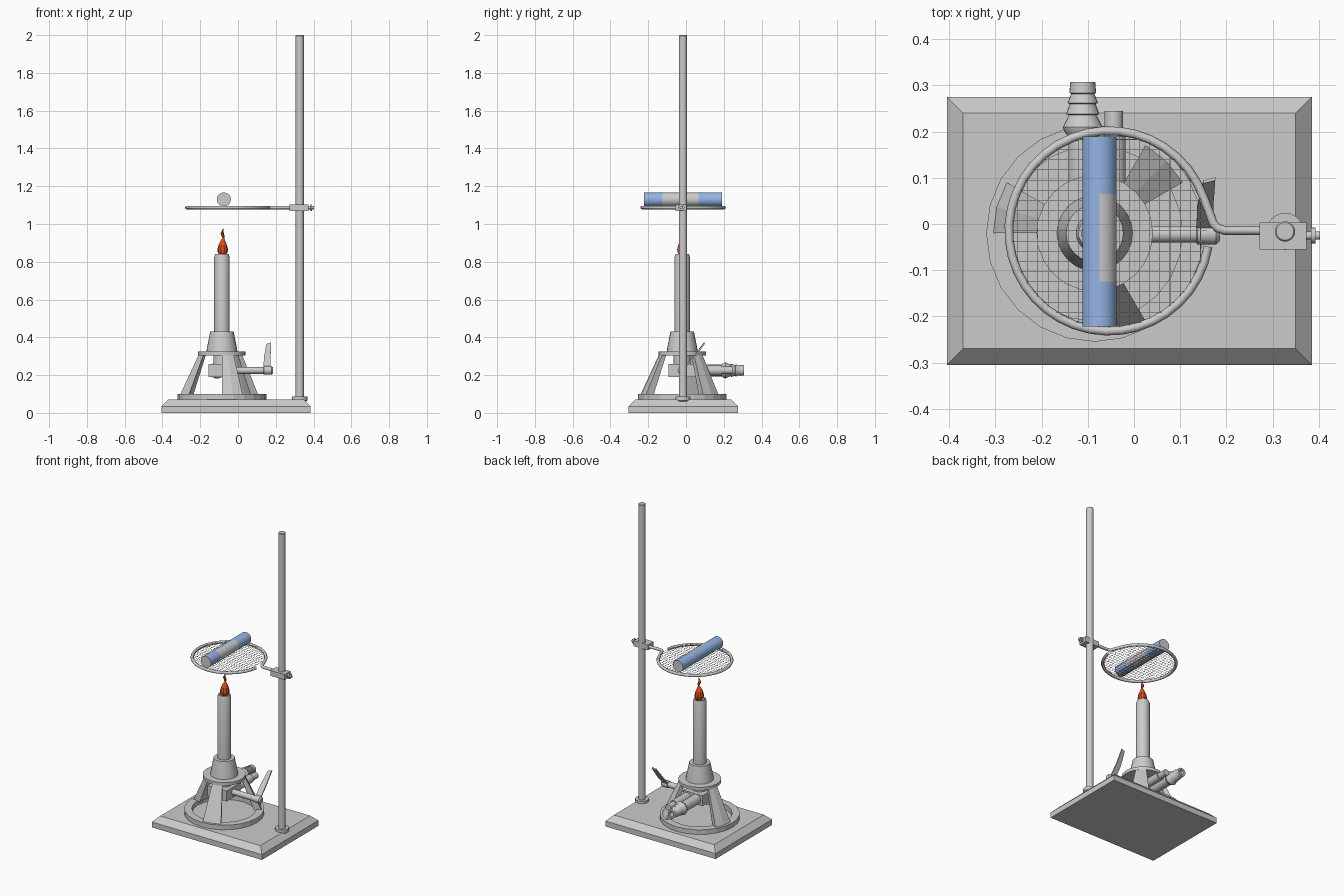
import bpy, bmesh
from math import sin, cos, pi, radians, sqrt

if "Cube" in bpy.data.objects:
    bpy.data.objects.remove(bpy.data.objects["Cube"])

BX, BY = -0.085, -0.02          # burner axis


def finish(name, bm, mat=None, smooth=True):
    bmesh.ops.remove_doubles(bm, verts=bm.verts, dist=1e-5)
    bmesh.ops.recalc_face_normals(bm, faces=bm.faces)
    me = bpy.data.meshes.new(name)
    bm.to_mesh(me)
    bm.free()
    ob = bpy.data.objects.new(name, me)
    bpy.context.collection.objects.link(ob)
    if mat:
        me.materials.append(mat)
    if smooth:
        bpy.ops.object.select_all(action='DESELECT')
        ob.select_set(True)
        bpy.context.view_layer.objects.active = ob
        bpy.ops.object.shade_smooth_by_angle(angle=radians(32))
    return ob


def lathe(name, profile, center, axis='Z', segs=24, closed=False, mat=None, smooth=True):
    """Spin (radius, height) points around an axis; optional (dx, dy) offset per point."""
    bm = bmesh.new()
    cx, cy, cz = center
    rings = []
    for r, h, *off in profile:
        ox, oy = off if off else (0, 0)
        ring = []
        for i in range(segs):
            a = 2 * pi * i / segs
            u, v = r * cos(a) + ox, r * sin(a) + oy
            p = {'X': (h, u, v), 'Y': (u, h, v), 'Z': (u, v, h)}[axis]
            ring.append(bm.verts.new((cx + p[0], cy + p[1], cz + p[2])))
        rings.append(ring)
    pairs = list(zip(rings, rings[1:]))
    if closed:
        pairs.append((rings[-1], rings[0]))
    else:
        bm.faces.new(rings[0])
        bm.faces.new(rings[-1])
    for A, B in pairs:
        for i in range(segs):
            j = (i + 1) % segs
            bm.faces.new((A[i], A[j], B[j], B[i]))
    return finish(name, bm, mat, smooth)


def add_box(bm, lo, hi):
    vs = [bm.verts.new((x, y, z)) for z in (lo[2], hi[2])
          for x, y in ((lo[0], lo[1]), (hi[0], lo[1]), (hi[0], hi[1]), (lo[0], hi[1]))]
    for f in ((0, 1, 2, 3), (4, 5, 6, 7), (0, 1, 5, 4), (1, 2, 6, 5), (2, 3, 7, 6), (3, 0, 4, 7)):
        bm.faces.new([vs[i] for i in f])
    return vs


def box(name, lo, hi):
    bm = bmesh.new()
    add_box(bm, lo, hi)
    return finish(name, bm, smooth=False)


def material(name, rgb):
    m = bpy.data.materials.new(name)
    m.diffuse_color = (*rgb, 1)
    m.use_nodes = True
    m.node_tree.nodes["Principled BSDF"].inputs["Base Color"].default_value = m.diffuse_color
    return m


red = material("flame_red", (0.75, 0.08, 0.01))
blue = material("tube_blue", (0.3, 0.46, 0.78))

# Stand base: slab plus chamfered top
box("stand_base", (-0.405, -0.305, 0), (0.385, 0.275, 0.035))
bm = bmesh.new()
top = add_box(bm, (-0.405, -0.305, 0.035), (0.385, 0.275, 0.07))[4:]
for v, (x, y) in zip(top, ((-0.37, -0.27), (0.35, -0.27), (0.35, 0.24), (-0.37, 0.24))):
    v.co.x, v.co.y = x, y
finish("stand_base_top", bm, smooth=False)

# Upright rod and its foot nut
lathe("stand_rod", [(0.022, 0.06), (0.022, 1.996), (0.019, 2.0)], (0.327, -0.016, 0))
lathe("rod_foot", [(0.025, 0.052), (0.04, 0.065), (0.04, 0.086)], (0.327, -0.016, 0))

# Burner foot ring, legs and upper disc
lathe("burner_foot_ring", [(0.235, 0.07), (0.235, 0.1), (0.19, 0.1), (0.19, 0.07)],
      (BX, BY, 0), closed=True, smooth=False)
for n, start in enumerate((30, 150, 270)):
    bm = bmesh.new()
    secs = []
    for k in range(3):
        a = radians(start + 15 * k)
        secs.append([bm.verts.new((BX + r * cos(a), BY + r * sin(a), z))
                     for r, z in ((0.222, 0.095), (0.12, 0.315), (0.095, 0.315), (0.175, 0.095))])
    for A, B in zip(secs, secs[1:]):
        for i in range(4):
            j = (i + 1) % 4
            bm.faces.new((A[i], A[j], B[j], B[i]))
    bm.faces.new(secs[0])
    bm.faces.new(secs[-1])
    finish(f"burner_leg_{n + 1}", bm, smooth=False)
lathe("burner_disc", [(0.126, 0.305), (0.126, 0.325)], (BX, BY, 0))

# Collar, barrel with open mouth, flame
lathe("burner_collar", [(0.082, 0.325), (0.079, 0.345), (0.062, 0.432)], (BX, BY, 0))
lathe("burner_barrel", [(0.041, 0.43), (0.041, 0.825), (0.035, 0.842), (0.028, 0.842), (0.028, 0.78)],
      (BX, BY, 0))
lathe("flame", [(0.016, 0.835), (0.026, 0.85), (0.028, 0.865), (0.022, 0.89), (0.011, 0.914, 0.001, 0),
                (0.005, 0.925, 0.004, 0), (0.008, 0.938, 0.001, 0.003), (0.009, 0.95, -0.003, 0),
                (0.005, 0.962, 0, -0.002), (0.001, 0.976, 0.003, 0)],
      (BX + 0.004, BY, 0), segs=10, mat=red, smooth=False)

# Valve body, hose barb, air screw
lathe("burner_stem", [(0.045, 0.25), (0.045, 0.308)], (BX, BY, 0))
box("valve_body", (-0.155, -0.093, 0.19), (-0.018, 0.052, 0.258))
lathe("hose_barb", [(0.032, 0.05), (0.032, 0.19), (0.04, 0.2), (0.043, 0.21), (0.03, 0.236), (0.036, 0.238),
                    (0.028, 0.26), (0.033, 0.262), (0.025, 0.282), (0.029, 0.284), (0.027, 0.307),
                    (0.015, 0.307), (0.015, 0.26)], (-0.111, 0, 0.225), 'Y')
lathe("air_screw", [(0.026, 0.05), (0.026, 0.19), (0.02, 0.19), (0.02, 0.245)], (-0.044, 0, 0.225), 'Y')

# Valve spindle and lever
lathe("valve_spindle", [(0.018, -0.02), (0.018, 0.135), (0.022, 0.137), (0.022, 0.178), (0.015, 0.186)],
      (0, -0.022, 0.225), 'X')
bm = bmesh.new()
outline = [(0.135, -0.015, 0.235), (0.172, -0.015, 0.235), (0.172, 0.04, 0.295),
           (0.176, 0.095, 0.373), (0.15, 0.088, 0.365), (0.137, 0.035, 0.292)]
A = [bm.verts.new(p) for p in outline]
B = [bm.verts.new((x, y + 0.006, z - 0.005)) for x, y, z in outline]
bm.faces.new(A)
bm.faces.new(B)
for i in range(6):
    j = (i + 1) % 6
    bm.faces.new((A[i], A[j], B[j], B[i]))
finish("valve_lever", bm, smooth=False)

# Support ring with bent arm: one swept path
RX, RY, RR, RZ = -0.054, -0.015, 0.217, 1.087
pts = [(RX + RR * cos(radians(-9 - 9.2 * i)), RY + RR * sin(radians(-9 - 9.2 * i))) for i in range(37)]
pts += [(0.166, 0.018), (0.171, 0.002), (0.181, -0.009), (0.196, -0.014), (0.285, -0.014)]
cu = bpy.data.curves.new("support_ring", 'CURVE')
cu.dimensions = '3D'
cu.bevel_depth = 0.0095
cu.bevel_resolution = 2
cu.use_fill_caps = True
sp = cu.splines.new('POLY')
sp.points.add(len(pts) - 1)
for p, (x, y) in zip(sp.points, pts):
    p.co = (x, y, RZ, 1)
bpy.context.collection.objects.link(bpy.data.objects.new("support_ring", cu))

# Clamp and screw
box("ring_clamp", (0.272, -0.055, 1.069), (0.374, 0.003, 1.104))
lathe("clamp_screw", [(0.009, 0.37), (0.009, 0.383), (0.017, 0.383), (0.017, 0.393), (0.009, 0.393),
                      (0.009, 0.403)], (0, -0.025, 1.087), 'X', segs=12)

# Wire gauze: very thin crossing wires clipped to the ring
bm = bmesh.new()
w, R = 0.0006, 0.212
for i in range(-9, 10):
    d = i * 0.022
    c = sqrt(R * R - d * d)
    add_box(bm, (RX + d - w, RY - c, RZ + 0.004), (RX + d + w, RY + c, RZ + 0.0052))
    add_box(bm, (RX - c, RY + d - w, RZ + 0.0052), (RX + c, RY + d + w, RZ + 0.0064))
finish("wire_gauze", bm, smooth=False)

# Blue specimen tube with grey half-round label and grey ends
tube = lathe("specimen_tube", [(0.037, -0.222), (0.037, -0.125), (0.037, 0.065), (0.037, 0.19)],
             (-0.075, 0, 1.13), 'Y', segs=32)
tube.data.materials.append(None)
tube.data.materials.append(blue)
for f in tube.data.polygons:
    label = f.center.x > -0.075 and -0.125 < f.center.y < 0.065
    f.material_index = 0 if label or abs(f.normal.y) > 0.9 else 1
